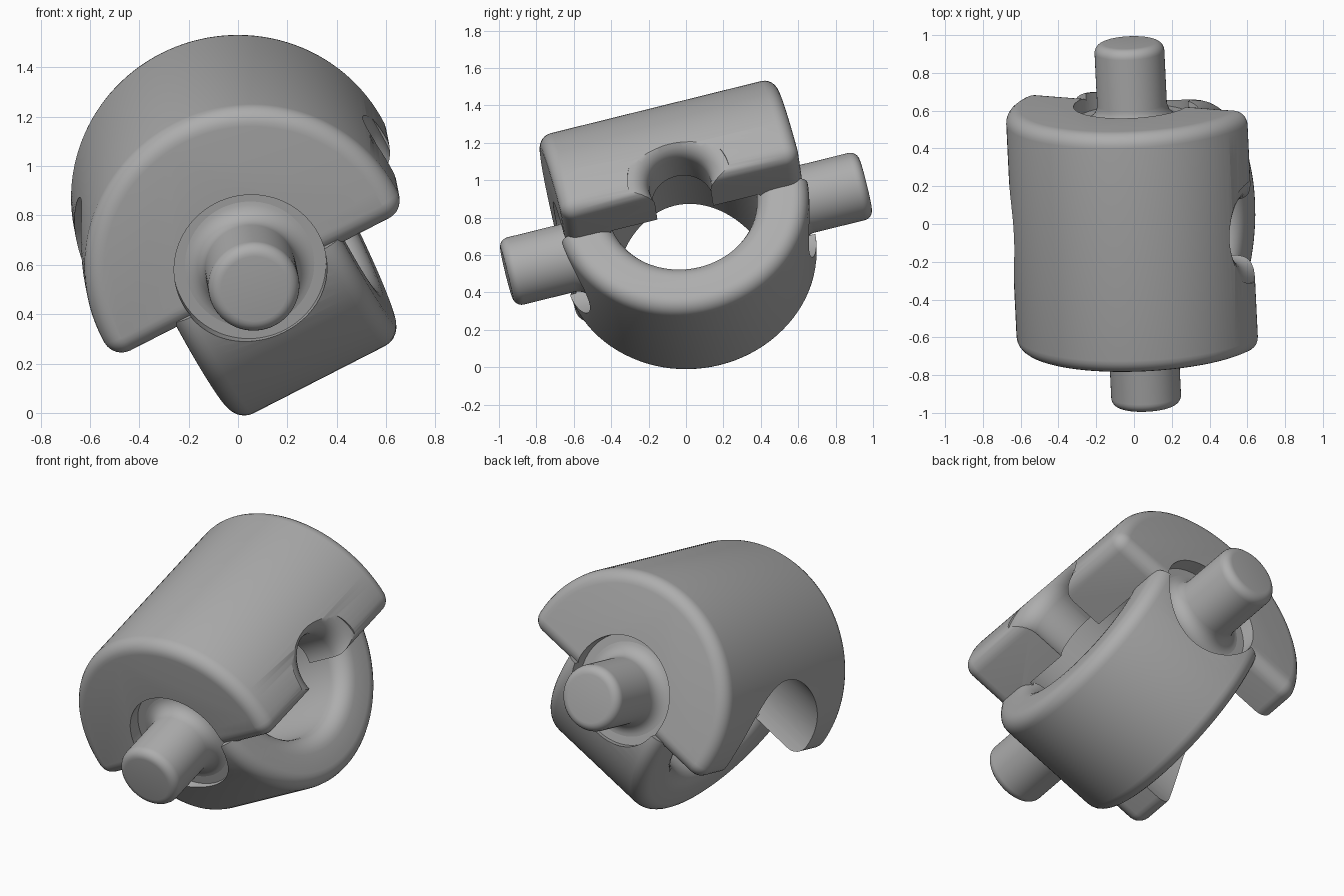
import bpy, bmesh
from math import sin, cos, asin, pi, radians
from mathutils import Matrix, Vector

if "Cube" in bpy.data.objects:
    bpy.data.objects.remove(bpy.data.objects["Cube"])

# Tilted frame: x = ring axis, y = pin axis, z = up through the barrel
pin_dir = Vector((-0.047, 0.97, 0.24)).normalized()
up = Vector((0.89, -0.07, 0.455)).cross(pin_dir).normalized()
side = pin_dir.cross(up)
FRAME = Matrix.Translation((0.02, 0, 0.74)) @ Matrix((side, pin_dir, up)).transposed().to_4x4()
TO_X = Matrix.Rotation(pi / 2, 4, 'Y')
TO_BACK = Matrix.Rotation(-pi / 2, 4, 'X')
TO_FRONT = Matrix.Rotation(pi / 2, 4, 'X')

steel = bpy.data.materials.new("grey steel")
steel.use_nodes = True
steel.diffuse_color = (0.42, 0.42, 0.42, 1)
steel.node_tree.nodes["Principled BSDF"].inputs["Base Color"].default_value = (0.42, 0.42, 0.42, 1)


def arc(cx, cy, r, a0, a1, n=6):
    """Points on an arc, angles in radians."""
    steps = [a0 + (a1 - a0) * i / n for i in range(n + 1)]
    return [(cx + r * cos(a), cy + r * sin(a)) for a in steps]


def finish(bm, name, matrix=Matrix()):
    bmesh.ops.remove_doubles(bm, verts=bm.verts, dist=1e-5)
    bmesh.ops.recalc_face_normals(bm, faces=bm.faces)
    bm.transform(FRAME @ matrix)
    mesh = bpy.data.meshes.new(name)
    bm.to_mesh(mesh)
    bm.free()
    mesh.materials.append(steel)
    obj = bpy.data.objects.new(name, mesh)
    bpy.context.collection.objects.link(obj)
    return obj


def skin(bm, loops, wrap):
    """Quads between closed loops of vertices."""
    pairs = list(zip(loops, loops[1:] + loops[:1]))
    for a, b in pairs if wrap else pairs[:-1]:
        for i in range(len(a)):
            j = (i + 1) % len(a)
            bm.faces.new((a[i], a[j], b[j], b[i]))


def lathe(name, profile, matrix, closed=False, n=96):
    """Turn (radius, height) points about local z."""
    bm = bmesh.new()
    loops = [[bm.verts.new((r * cos(2 * pi * i / n), r * sin(2 * pi * i / n), h))
              for i in range(n)] for r, h in profile]
    skin(bm, loops, closed)
    # Collapse the poles cleanly
    bmesh.ops.remove_doubles(bm, verts=bm.verts, dist=1e-5)
    return finish(bm, name, matrix)


def cut(obj, cutters):
    for cutter in cutters:
        cutter.hide_render = True
        mod = obj.modifiers.new("cut", 'BOOLEAN')
        mod.operation = 'DIFFERENCE'
        mod.solver = 'EXACT'
        mod.object = cutter
        bpy.context.view_layer.objects.active = obj
        bpy.ops.object.modifier_apply(modifier=mod.name)


def rod(name, r, h0, h1, matrix):
    return lathe(name, [(0, h0), (r, h0), (r, h1), (0, h1)], matrix)


# Barrel: rounded part-cylinder, flat underneath
R, HALF, DROP, CORNER, RIM = 0.67, 0.655, 0.09, 0.08, 0.075


def barrel_outline(d):
    phi = asin((CORNER - DROP) / (R - CORNER))
    cx, cz = (R - CORNER) * cos(phi), CORNER - DROP
    right = arc(cx, cz, CORNER - d, -pi / 2, phi)
    top = arc(0, 0, R - d, phi, pi - phi, 64)
    left = [(-x, z) for x, z in reversed(right)]
    return right + top[1:-1] + left


bm = bmesh.new()
ends = [(RIM * (1 - sin(t)), HALF - RIM + RIM * cos(t)) for t in (radians(15 * i) for i in range(7))]
stations = ends + [(d, -y) for d, y in reversed(ends)]
loops = [[bm.verts.new((x, y, z)) for x, z in barrel_outline(d)] for d, y in stations]
skin(bm, loops, False)
bm.faces.new(loops[0])
bm.faces.new(loops[-1])
barrel = finish(bm, "barrel")

# Ring: band with rounded edges, kept below the barrel
W, OUT, INN, B, C = 0.38, 0.68, 0.40, 0.08, 0.10
band = (arc(OUT - B, W - B, B, 0, pi / 2) + arc(INN + C, W - C, C, pi / 2, pi)
        + arc(INN + C, C - W, C, pi, 1.5 * pi) + arc(OUT - B, B - W, B, 1.5 * pi, 2 * pi))
ring = lathe("ring", band, TO_X, closed=True)

# Cutters: wide bore, narrow flared slot, pin recesses, ring trim
bore = rod("bore_cutter", 0.42, -1, 0.36, TO_X)
flare = [(0.275 - 0.11 * cos(t), 0.55 + 0.11 * sin(t)) for t in (radians(15 * i) for i in range(7))]
slot = lathe("slot_cutter", [(0, 0.3), (0.165, 0.3)] + flare + [(0.275, 0.9), (0, 0.9)],
             Matrix.Translation((0, 0, -0.03)) @ TO_X)
recesses = [rod("recess_cutter", 0.31, 0.575, 1, m) for m in (TO_FRONT, TO_BACK)]
bm = bmesh.new()
bmesh.ops.create_cube(bm, size=2)
trim = finish(bm, "trim_cutter", Matrix.Translation((0, 0, 0.94)))

cut(barrel, [bore, slot] + recesses)
cut(ring, [trim] + recesses)
for helper in [bore, slot, trim] + recesses:
    bpy.data.objects.remove(helper)

# Pins: rounded tip, fillet flaring into the recess floor
P, TIP, F, LEN, FLOOR = 0.185, 0.05, 0.085, 0.99, 0.574
pin_profile = ([(0, 0.5), (P + F, 0.5)]
               + arc(P + F, FLOOR + F, F, 1.5 * pi, pi)
               + arc(P - TIP, LEN - TIP, TIP, 0, pi / 2) + [(0, LEN)])
pins = [lathe(name, pin_profile, m) for name, m in (("front_pin", TO_FRONT), ("back_pin", TO_BACK))]

# Smooth shading with crisp edges
bpy.ops.object.select_all(action='DESELECT')
for part in [barrel, ring] + pins:
    part.select_set(True)
    bpy.context.view_layer.objects.active = part
bpy.ops.object.shade_smooth_by_angle(angle=radians(35))
